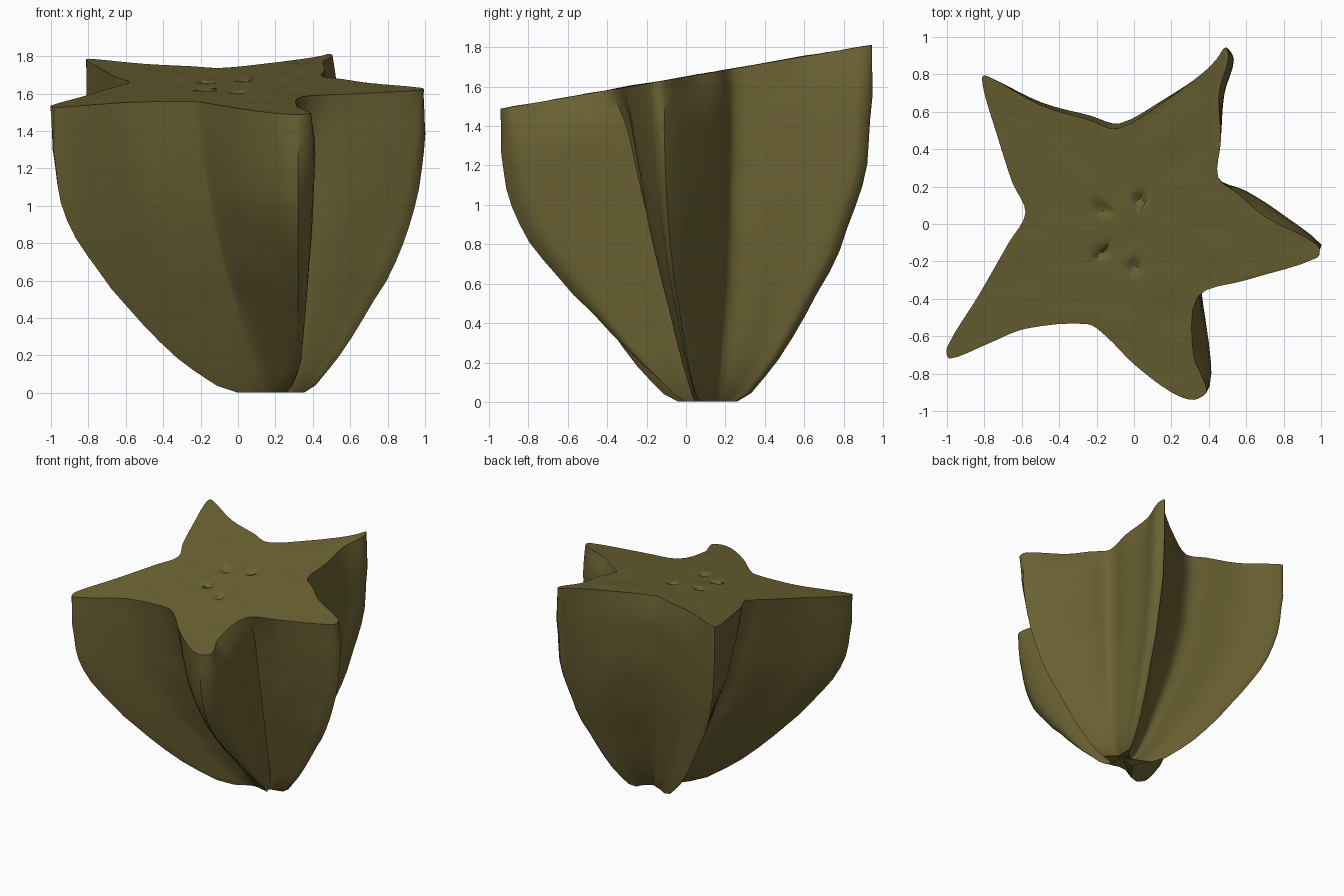
import bpy, bmesh, math
from mathutils import Vector, noise

if "Cube" in bpy.data.objects:
    bpy.data.objects.remove(bpy.data.objects["Cube"])

# Star outline just under the cut
OUT = [(.98,-.18),(1,-.11),(.77,.07),(.59,.18),(.45,.25),(.465,.45),
       (.485,.7),(.535,.88),(.49,.945),(.44,.88),(.37,.81),(.17,.68),
       (-.08,.55),(-.25,.59),(-.5,.655),(-.77,.785),(-.81,.79),(-.8,.7),
       (-.74,.5),(-.65,.22),(-.58,.06),(-.67,-.1),(-.83,-.38),
       (-1,-.66),(-.985,-.72),(-.78,-.64),(-.58,-.56),(-.25,-.535),
       (-.15,-.6),(0,-.75),(.2,-.9),(.32,-.94),(.41,-.89),
       (.41,-.7),(.37,-.35),(.6,-.3)]
# Ridges and grooves: outline index -> foot x, foot y, taper exponent, straightness
KEYS = {1:(.2,.1,1,0), 4:(.32,.16,1.05,.1), 8:(.2,.12,1,0), 12:(.2,.12,1.2,.2),
        16:(.18,.14,1,0), 20:(.18,.12,1.2,.6), 24:(.17,.1,1,0), 27:(.2,.1,1.3,.6),
        31:(.33,.1,1.42,0), 34:(.27,.1,1.2,1)}
# Places where the cut edge is drawn inward: outline index -> offset
INSET = {2:(-.07,-.03), 3:(-.03,-.02), 1:(-.02,0), 6:(-.03,0), 7:(-.03,0), 11:(0,-.02),
         12:(-.01,-.04), 13:(0,-.03), 14:(0,-.02), 32:(-.02,0), 33:(-.09,-.02), 34:(-.03,-.04)}
# Side profile: height fraction, radius fraction
PROF = [(0.012,.1),(.002,.18),(.025,.26),(.075,.35),(.12,.425),(.18,.51),(.243,.59),(.303,.66),
        (.364,.735),(.424,.795),(.485,.85),(.545,.9),(.606,.938),(.667,.965),(.727,.98),
        (.79,.99),(.85,1),(.9,1),(.94,1),(.97,1),(1,1)]
APEX = Vector((.22, .11))
PITS = [(-.17,.08),(.03,.13),(-.17,-.15),(0,-.23)]
SUB = 4

def catmull(pts):
    """Smooth closed curve through the points."""
    res, n = [], len(pts)
    for i in range(n):
        a, b, c, d = (Vector(pts[(i + j) % n]) for j in (-1, 0, 1, 2))
        L = (c - b).length
        m0 = (c - a) * (L / (L + (b - a).length))
        m1 = (d - b) * (L / ((d - c).length + L))
        for k in range(SUB):
            t = k / SUB
            res.append((2*t**3 - 3*t*t + 1)*b + (t**3 - 2*t*t + t)*m0
                       + (3*t*t - 2*t**3)*c + (t**3 - t*t)*m1)
    return res

def key_at(u):
    """Taper settings between the nearest ridge and groove."""
    n, ks = len(OUT), sorted(KEYS)
    for a, b in zip(ks, ks[1:] + [ks[0] + n]):
        for v in (u, u + n):
            if a <= v < b:
                f = (v - a) / (b - a)
                return [p + (q - p) * f for p, q in zip(KEYS[a], KEYS[b % n])]

def cut_z(y):
    return 1.65 + .172 * y

outline = catmull(OUT)
inset = catmull([(p[0] + INSET.get(i, (0, 0))[0], p[1] + INSET.get(i, (0, 0))[1])
                 for i, p in enumerate(OUT)])
N = len(outline)
keys = [key_at(i / SUB) for i in range(N)]
bm = bmesh.new()

def bridge(r0, r1):
    for i in range(N):
        j = (i + 1) % N
        bm.faces.new((r0[i], r0[j], r1[j], r1[i]))

# Ribbed sides, from the pinched base up to the slanted cut
rings = []
for t, s in PROF:
    ring = []
    w = max(0, (t - .87) / .13) ** 1.5
    for o, q, (ax, ay, k, lin) in zip(outline, inset, keys):
        p = o.lerp(q, w)
        foot = APEX.lerp(Vector((ax, ay)), min(1, max(0, s - .1) / .3))
        r = s ** k * (1 - lin) + min(s, .15 + .85 * t) * lin
        xy = foot + (p - foot) * r
        z = t * cut_z(p.y)
        d = noise.noise(Vector((xy.x, xy.y, z)) * 4) * .015 * math.sin(math.pi * t) * s
        xy += (xy - APEX).normalized() * d
        ring.append(bm.verts.new((xy.x, xy.y, z)))
    rings.append(ring)
for a, b in zip(rings, rings[1:]):
    bridge(a, b)

# Base closure
c = bm.verts.new((APEX.x, APEX.y, .03))
for i in range(N):
    bm.faces.new((c, rings[0][(i + 1) % N], rings[0][i]))

# Cut face with small seed pits
def top_vert(x, y):
    dip = sum(.035 * math.exp(-((x-a)**2 + (y-b)**2) / .0009) for a, b in PITS)
    return bm.verts.new((x, y, cut_z(y) - dip + .006 * noise.noise(Vector((x*5, y*5, 3)))))
prev = rings[-1]
for k in range(1, 24):
    f = 1 - k / 24
    ring = [top_vert(q.x * f, q.y * f) for q in inset]
    bridge(prev, ring)
    prev = ring
c = top_vert(0, 0)
for i in range(N):
    bm.faces.new((prev[i], prev[(i + 1) % N], c))

bmesh.ops.recalc_face_normals(bm, faces=bm.faces)
me = bpy.data.meshes.new("star_fruit_half")
bm.to_mesh(me)
bm.free()
ob = bpy.data.objects.new("star_fruit_half", me)
bpy.context.collection.objects.link(ob)

mat = bpy.data.materials.new("olive_skin")
mat.diffuse_color = (.145, .122, .033, 1)
mat.use_nodes = True
mat.node_tree.nodes["Principled BSDF"].inputs["Base Color"].default_value = mat.diffuse_color
me.materials.append(mat)

bpy.context.view_layer.objects.active = ob
ob.select_set(True)
bpy.ops.object.shade_smooth_by_angle(angle=math.radians(40))
